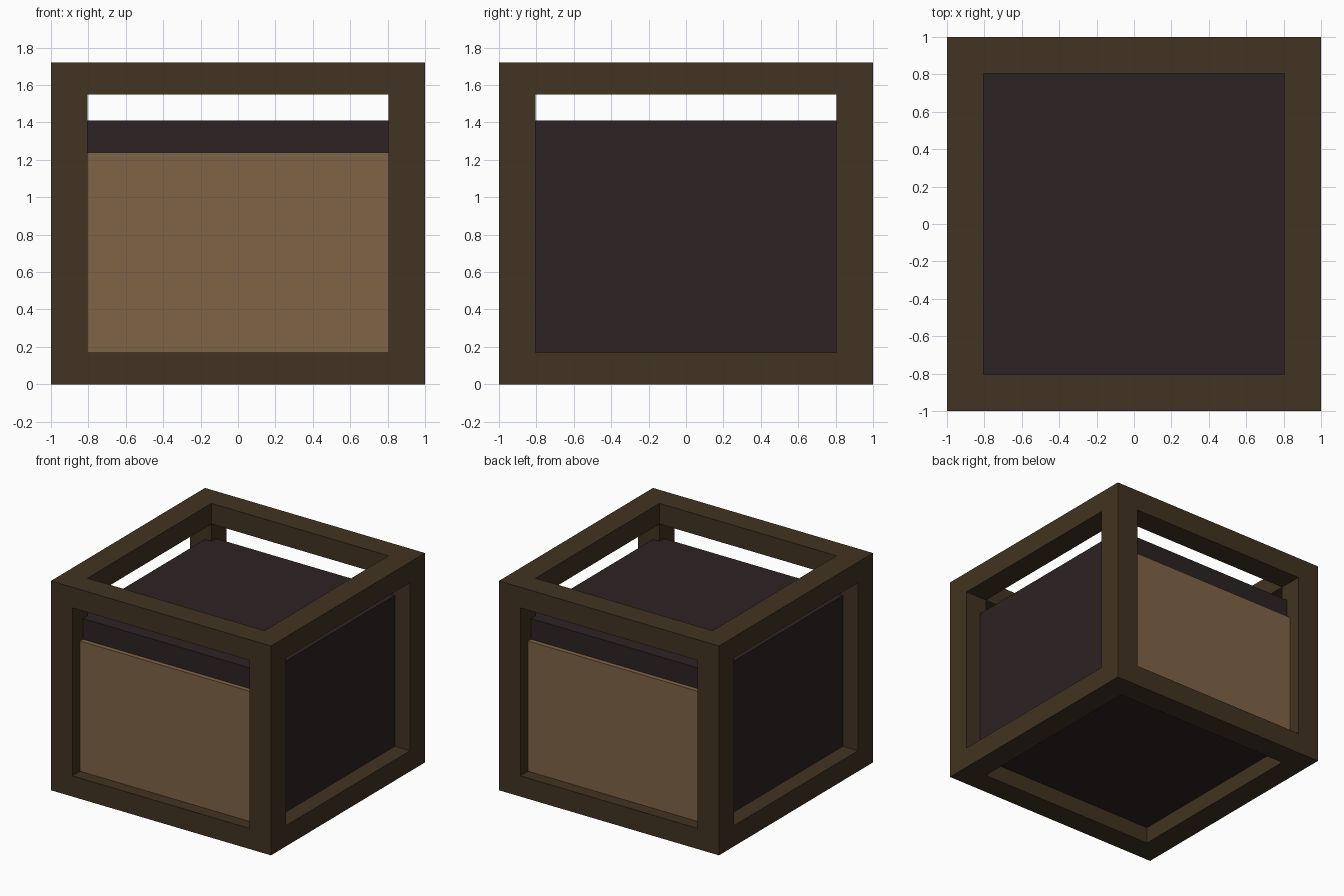
import bpy, bmesh
from itertools import product
from mathutils import Vector

if "Cube" in bpy.data.objects:
    bpy.data.objects.remove(bpy.data.objects["Cube"])


def material(name, rgb):
    m = bpy.data.materials.new(name)
    m.diffuse_color = (*rgb, 1)
    m.use_nodes = True
    m.node_tree.nodes["Principled BSDF"].inputs["Base Color"].default_value = m.diffuse_color
    return m


frame_brown = material("dark_brown_frame", (0.053, 0.033, 0.015))
charcoal = material("charcoal", (0.026, 0.016, 0.017))
tan = material("tan", (0.212, 0.125, 0.061))


def finish(name, bm, mat):
    bmesh.ops.recalc_face_normals(bm, faces=bm.faces)
    me = bpy.data.meshes.new(name)
    bm.to_mesh(me)
    bm.free()
    me.materials.append(mat)
    ob = bpy.data.objects.new(name, me)
    bpy.context.collection.objects.link(ob)
    return ob


def box(name, lo, hi, mat):
    bm = bmesh.new()
    bmesh.ops.create_cube(bm, size=1)
    lo, hi = Vector(lo), Vector(hi)
    for v in bm.verts:
        v.co = (lo + hi) / 2 + v.co * (hi - lo)
    return finish(name, bm, mat)


# Open crate frame: the 12 edge beams of a 3x3x3 cell grid, skinned as one solid
P = 0.805
AXES = [(-1, -P, P, 1), (-1, -P, P, 1), (0, 0.17, 1.55, 1.72)]


def filled(c):
    return all(0 <= i <= 2 for i in c) and sum(i != 1 for i in c) >= 2


bm = bmesh.new()
for cell in product(range(3), repeat=3):
    if not filled(cell):
        continue
    for axis, side in product(range(3), (0, 1)):
        neighbour = list(cell)
        neighbour[axis] += 2 * side - 1
        if filled(neighbour):
            continue
        u, v = [a for a in range(3) if a != axis]
        corners = []
        for du, dv in ((0, 0), (1, 0), (1, 1), (0, 1)):
            idx = list(cell)
            idx[axis] += side
            idx[u] += du
            idx[v] += dv
            corners.append(bm.verts.new([AXES[a][idx[a]] for a in range(3)]))
        bm.faces.new(corners)
bmesh.ops.remove_doubles(bm, verts=bm.verts, dist=1e-4)
finish("crate_frame", bm, frame_brown)

# Dark inner box, held in the frame and stopping short of the top rails
D = 0.862
box("inner_box", (-D, -D, 0.135), (D, D, 1.41), charcoal)

# Tan panels on the front and back of the inner box
for name, s in (("front_panel", -1), ("back_panel", 1)):
    y = sorted((s * 0.85, s * 0.9))
    box(name, (-0.86, y[0], 0.14), (0.86, y[1], 1.24), tan)
